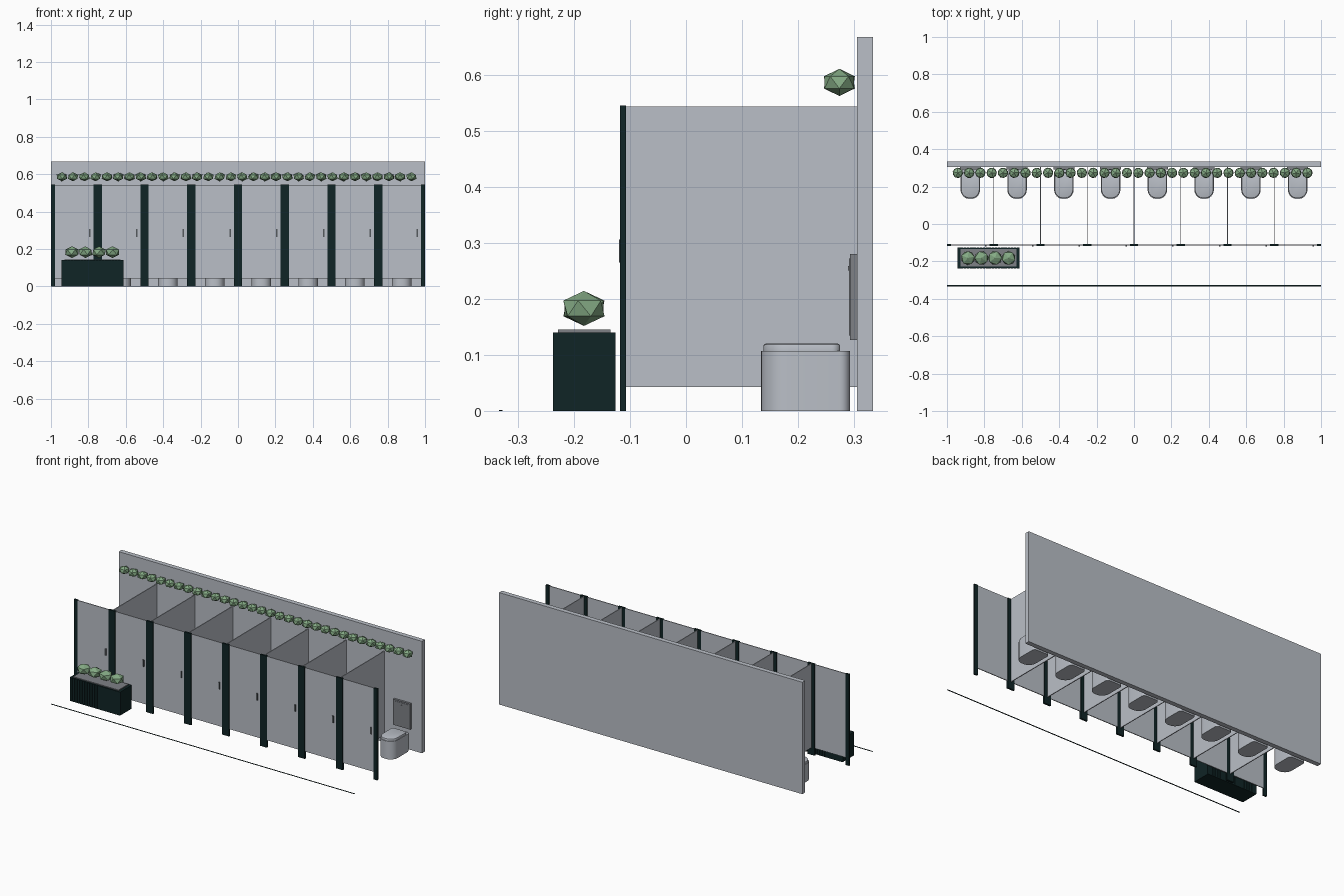
import bpy, bmesh, math, random

if "Cube" in bpy.data.objects:
    bpy.data.objects.remove(bpy.data.objects["Cube"])

random.seed(4)


def material(name, rgb):
    m = bpy.data.materials.new(name)
    m.diffuse_color = (*rgb, 1)
    m.use_nodes = True
    m.node_tree.nodes["Principled BSDF"].inputs["Base Color"].default_value = m.diffuse_color
    return m


LIGHT = material("light grey", (0.49, 0.52, 0.57))
MID = material("mid grey", (0.21, 0.22, 0.24))
STEEL = material("handle grey", (0.09, 0.10, 0.11))
DARK = material("dark green black", (0.005, 0.018, 0.019))
GREEN = material("leaf green", (0.23, 0.40, 0.23))


def finish(name, bm, mat):
    bmesh.ops.recalc_face_normals(bm, faces=bm.faces)
    mesh = bpy.data.meshes.new(name)
    bm.to_mesh(mesh)
    bm.free()
    mesh.materials.append(mat)
    ob = bpy.data.objects.new(name, mesh)
    bpy.context.collection.objects.link(ob)
    return ob


def add_box(bm, x, y, z):
    """Box from (min, max) ranges."""
    verts = bmesh.ops.create_cube(bm, size=1)["verts"]
    for v in verts:
        for i, (a, b) in enumerate((x, y, z)):
            v.co[i] = (a + b) / 2 + v.co[i] * (b - a)


def box(name, x, y, z, mat):
    bm = bmesh.new()
    add_box(bm, x, y, z)
    return finish(name, bm, mat)


def u_outline(cx, half, y0, y1, front, back):
    """Rounded outline with wide front corners and small back corners."""
    pts = []
    for sx, yc, r, start in ((1, y1 - back, back, 0), (-1, y1 - back, back, 90),
                             (-1, y0 + front, front, 180), (1, y0 + front, front, 270)):
        for i in range(9):
            a = math.radians(start + i * 90 / 8)
            pts.append((cx + sx * (half - r) + r * math.cos(a), yc + r * math.sin(a)))
    return pts


def extruded(name, outline, z0, z1, mat, bevel=0):
    bm = bmesh.new()
    face = bm.faces.new([bm.verts.new((x, y, z0)) for x, y in outline])
    top = bmesh.ops.extrude_face_region(bm, geom=[face])["geom"]
    bmesh.ops.translate(bm, vec=(0, 0, z1 - z0),
                        verts=[g for g in top if isinstance(g, bmesh.types.BMVert)])
    if bevel:
        rim = [e for e in bm.edges if all(v.co.z > z1 - 1e-5 for v in e.verts)]
        bmesh.ops.bevel(bm, geom=rim, offset=bevel, segments=2, affect='EDGES', profile=0.5)
    ob = finish(name, bm, mat)
    bpy.ops.object.select_all(action='DESELECT')
    ob.select_set(True)
    bpy.context.view_layer.objects.active = ob
    bpy.ops.object.shade_smooth_by_angle(angle=math.radians(35))
    return ob


def bush(name, x, y, z, r, squash):
    """Flat-faced twenty-sided shrub."""
    bm = bmesh.new()
    bmesh.ops.create_icosphere(bm, subdivisions=1, radius=r)
    turn = random.uniform(0, math.tau)
    for v in bm.verts:
        px, py, pz = v.co
        v.co = (x + px * math.cos(turn) - py * math.sin(turn),
                y + px * math.sin(turn) + py * math.cos(turn), z + pz * squash)
    return finish(name, bm, GREEN)


# Back wall and floor drain line
box("back_wall", (-1, 1), (0.305, 0.333), (0, 0.667), LIGHT)
box("floor_strip", (-1, 1), (-0.333, -0.327), (0, 0.002), DARK)

# Dividers between cubicles, with front posts
for i in range(9):
    x = -1 + 0.25 * i
    if 0 < i < 8:
        box("partition", (x - 0.0025, x + 0.0025), (-0.108, 0.305), (0.043, 0.543), LIGHT)
    left, right = max(x - 0.0225, -1), min(x + 0.0225, 1)
    box("front_post", (left, right), (-0.118, -0.107), (0, 0.545), DARK)

# Cubicle contents
for i in range(8):
    x0, x1 = -1 + 0.25 * i, -0.75 + 0.25 * i
    cx = (x0 + x1) / 2
    box("door", (x0 + 0.02, x1 - 0.02), (-0.1145, -0.1095), (0.043, 0.543), LIGHT)
    hx = x1 - 0.042
    box("door_handle", (hx - 0.004, hx + 0.004), (-0.1195, -0.114), (0.265, 0.306), STEEL)

    extruded("toilet_bowl", u_outline(cx, 0.052, 0.134, 0.292, 0.048, 0.018), 0, 0.107, LIGHT)
    extruded("toilet_lid", u_outline(cx, 0.049, 0.138, 0.275, 0.045, 0.015),
             0.107, 0.12, LIGHT, 0.004)

    # Flush panel with raised front plate and button
    box("flush_panel", (cx - 0.056, cx + 0.056), (0.292, 0.305), (0.127, 0.28), MID)
    box("flush_plate", (cx - 0.048, cx + 0.048), (0.2905, 0.292), (0.135, 0.272), MID)
    box("flush_button", (cx - 0.008, cx + 0.008), (0.2885, 0.2905), (0.251, 0.259), MID)

# Planter box with ribbed long sides
bm = bmesh.new()
add_box(bm, (-0.944, -0.612), (-0.234, -0.129), (0, 0.14))
for i in range(20):
    x = -0.944 + 0.0166 * i
    for y in ((-0.237, -0.234), (-0.129, -0.126)):
        add_box(bm, (x + 0.001, x + 0.0156), y, (0, 0.14))
finish("planter", bm, DARK)
box("planter_top", (-0.928, -0.628), (-0.228, -0.135), (0.138, 0.145), MID)
for i in range(4):
    bush("planter_shrub", -0.888 + 0.0725 * i, -0.182, 0.183, 0.041, 0.76)

# Garland of shrubs along the wall
for i in range(32):
    bush("wall_shrub", -0.942 + 0.0603 * i, 0.2735, 0.586, 0.031, 0.78)
